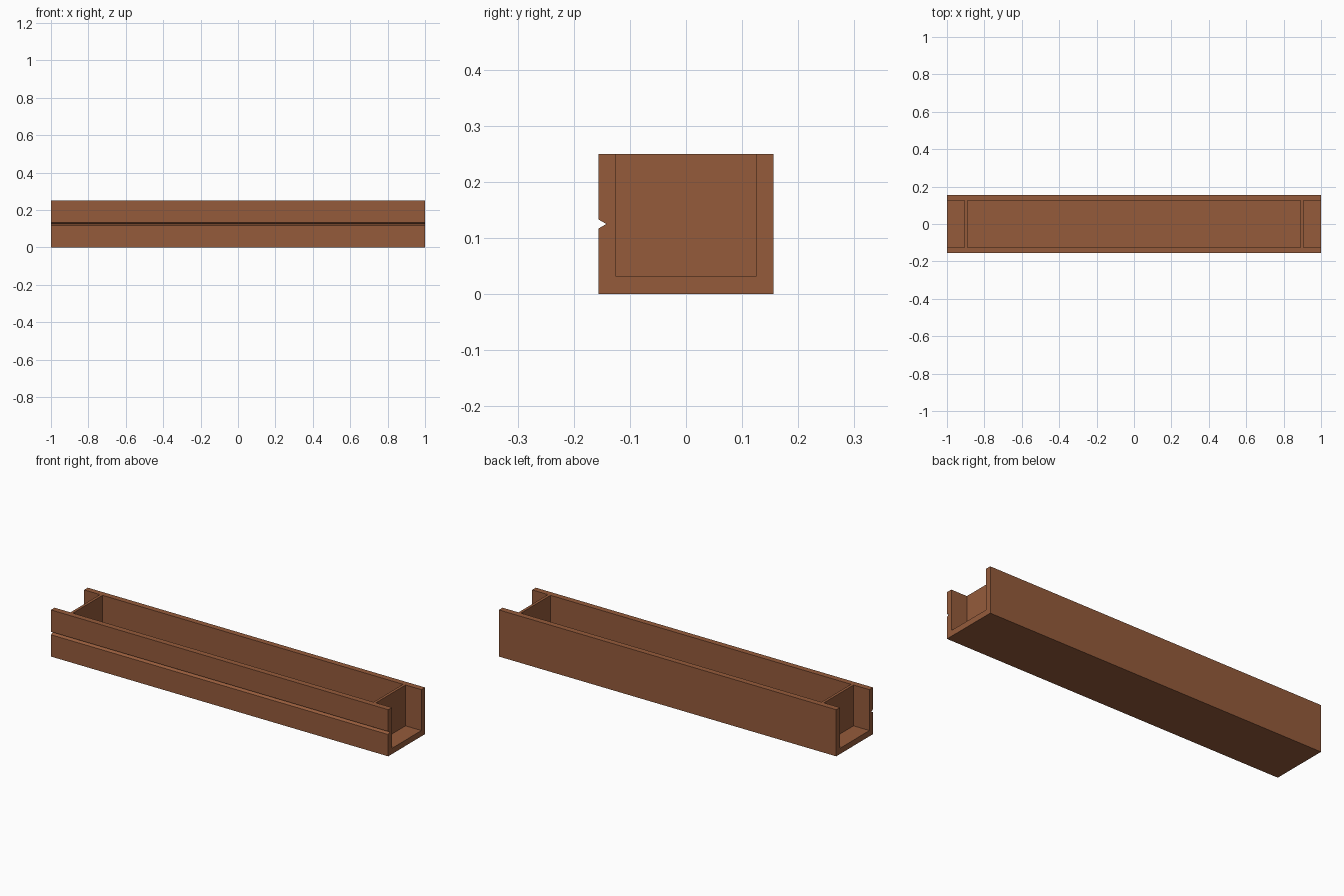
import bpy, bmesh

if "Cube" in bpy.data.objects:
    bpy.data.objects.remove(bpy.data.objects["Cube"])

wood = bpy.data.materials.new("brown wood")
wood.diffuse_color = (0.30, 0.105, 0.044, 1)
wood.use_nodes = True
wood.node_tree.nodes["Principled BSDF"].inputs["Base Color"].default_value = wood.diffuse_color

HALF_W, INNER, HEIGHT, FLOOR = 0.156, 0.125, 0.25, 0.031


def extrude_x(name, profile, x0, x1):
    """Extrude a closed (y, z) profile from x0 to x1."""
    bm = bmesh.new()
    face = bm.faces.new([bm.verts.new((x0, y, z)) for y, z in profile])
    res = bmesh.ops.extrude_face_region(bm, geom=[face], use_keep_orig=True)
    verts = [g for g in res["geom"] if isinstance(g, bmesh.types.BMVert)]
    bmesh.ops.translate(bm, verts=verts, vec=(x1 - x0, 0, 0))
    bmesh.ops.recalc_face_normals(bm, faces=bm.faces)
    mesh = bpy.data.meshes.new(name)
    bm.to_mesh(mesh)
    bm.free()
    mesh.materials.append(wood)
    obj = bpy.data.objects.new(name, mesh)
    bpy.context.collection.objects.link(obj)
    return obj


# U-shaped trough with a V groove along the front
extrude_x("trough", [
    (-HALF_W, 0), (HALF_W, 0), (HALF_W, HEIGHT), (INNER, HEIGHT),
    (INNER, FLOOR), (-INNER, FLOOR), (-INNER, HEIGHT), (-HALF_W, HEIGHT),
    (-HALF_W, 0.133), (-0.142, 0.125), (-HALF_W, 0.117),
], -1, 1)

# Thin end boards set in from both ends
board = [(-INNER, FLOOR), (INNER, FLOOR), (INNER, HEIGHT), (-INNER, HEIGHT)]
for side, x0, x1 in (("left", -0.906, -0.891), ("right", 0.891, 0.906)):
    extrude_x(side + "_end_board", board, x0, x1)
